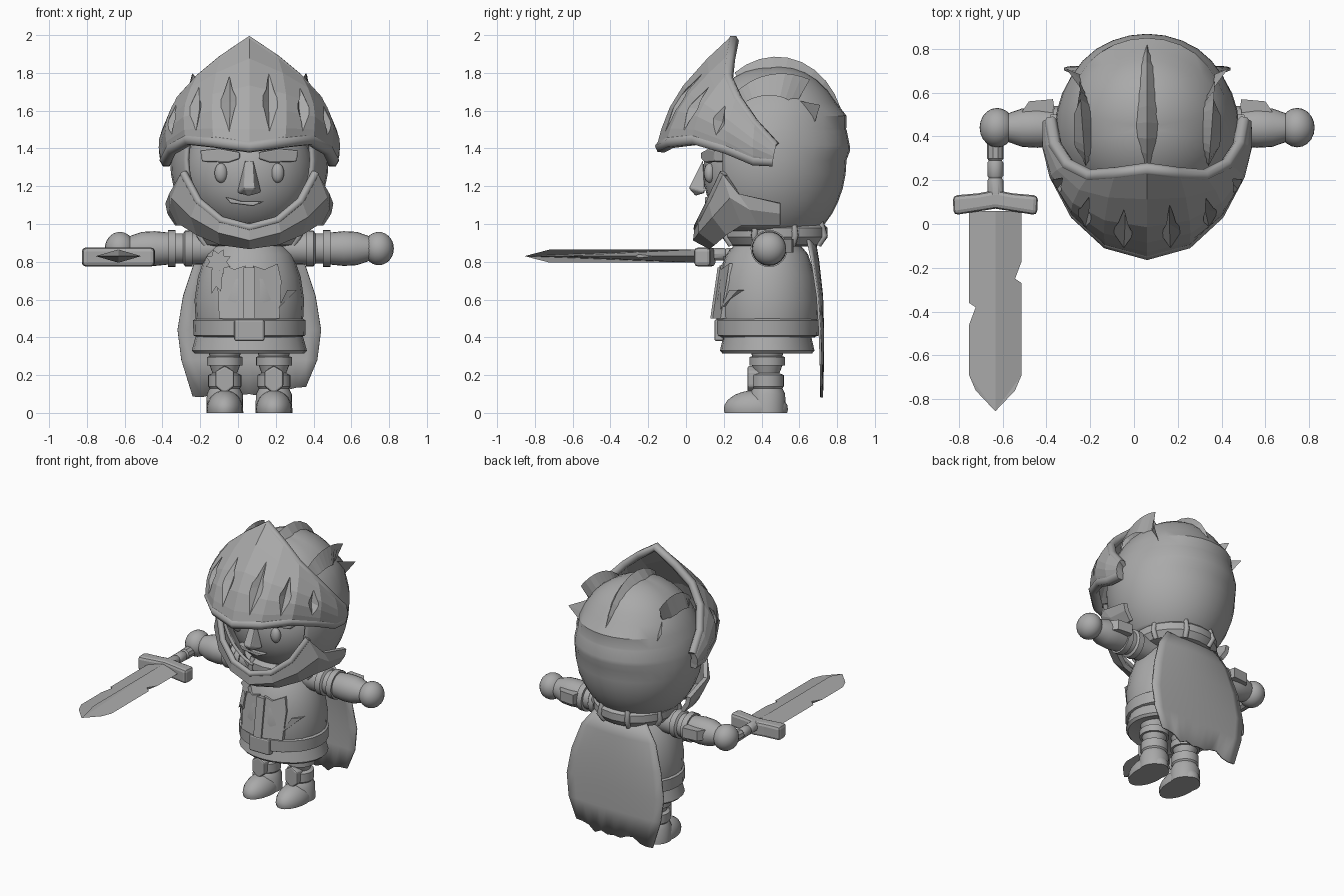
import bpy, bmesh, math, random
from mathutils import Vector
random.seed(4)
if "Cube" in bpy.data.objects:
    bpy.data.objects.remove(bpy.data.objects["Cube"])
CX, BODY_Y = .06, .43          # symmetry plane and body axis
DOME, DOME_R = Vector((CX, .44, 1.34)), Vector((.41, .4, .48))
SIDES = (("right", -1), ("left", 1))
grey = bpy.data.materials.new("plain grey")
grey.use_nodes = True
grey.diffuse_color = (.4, .4, .4, 1)
grey.node_tree.nodes["Principled BSDF"].inputs["Base Color"].default_value = grey.diffuse_color

def finish(name, bm, smooth=0, bevel=0, thick=0):
    bmesh.ops.recalc_face_normals(bm, faces=bm.faces)
    mesh = bpy.data.meshes.new(name)
    bm.to_mesh(mesh)
    mesh.materials.append(grey)
    ob = bpy.data.objects.new(name, mesh)
    bpy.context.collection.objects.link(ob)
    if smooth:
        mesh.shade_smooth()
        mesh.set_sharp_from_angle(angle=math.radians(smooth))
    if thick:
        mod = ob.modifiers.new("thickness", 'SOLIDIFY')
        mod.thickness, mod.offset = thick, 0
    if bevel:
        mod = ob.modifiers.new("bevel", 'BEVEL')
        mod.width, mod.segments = bevel, 2
    return ob
# Closed solid between two matching outlines
def solid(name, front, back, **style):
    bm = bmesh.new()
    a, b = [[bm.verts.new(p) for p in outline] for outline in (front, back)]
    bm.faces.new(a)
    bm.faces.new(b[::-1])
    for i in range(len(a)):
        bm.faces.new((a[i - 1], b[i - 1], b[i], a[i]))
    return finish(name, bm, **style)
def prism(name, outline, low, high, axis, **style):
    def place(p, d):
        return {"x": (d, *p), "y": (p[0], d, p[1]), "z": (*p, d)}[axis]
    return solid(name, [place(p, low) for p in outline], [place(p, high) for p in outline], **style)
def sheet(name, rows, **style):
    bm = bmesh.new()
    grid = [[bm.verts.new(p) for p in row] for row in rows]
    for a, b in zip(grid, grid[1:]):
        for i in range(len(a) - 1):
            bm.faces.new((a[i], a[i + 1], b[i + 1], b[i]))
    bmesh.ops.remove_doubles(bm, verts=bm.verts, dist=.0001)
    return finish(name, bm, **style)
# Turned part from (radius, distance) pairs along an axis
def lathe(name, profile, center=(CX, BODY_Y, 0), axis="z", side=1, squash=1, steps=24):
    rows, turns = [], [math.tau * i / steps for i in range(steps + 1)]
    for r, h in [(0, profile[0][1])] + profile + [(0, profile[-1][1])]:
        circle = [(r * math.cos(a), r * math.sin(a) * squash) for a in turns]
        spots = [{"z": (u, v, h), "x": (h * side, v, u), "y": (u, h, v)}[axis] for u, v in circle]
        rows.append([Vector(center) + Vector(p) for p in spots])
    sheet(name, rows, smooth=35)
def ball(center, radii, steps=20):
    bm = bmesh.new()
    bmesh.ops.create_uvsphere(bm, u_segments=steps, v_segments=steps // 2 + 4, radius=1)
    for v in bm.verts:
        v.co = Vector(center) + v.co * Vector(radii)
    return bm
def hull(name, points, **style):
    bm = bmesh.new()
    bmesh.ops.convex_hull(bm, input=[bm.verts.new(p) for p in points])
    return finish(name, bm, **style)
# Mirror a half row of (offset, y, z) points about the symmetry plane
def full(row):
    return [Vector((CX - x, y, z)) for x, y, z in row[:0:-1]] + [Vector((CX + x, y, z)) for x, y, z in row]
def tube(name, points, radius):
    curve = bpy.data.curves.new(name, 'CURVE')
    curve.dimensions, curve.bevel_depth, curve.bevel_resolution, curve.use_fill_caps = '3D', radius, 1, True
    line = curve.splines.new('POLY')
    line.points.add(len(points) - 1)
    for slot, p in zip(line.points, points):
        slot.co = (*p, 1)
    curve.materials.append(grey)
    bpy.context.collection.objects.link(bpy.data.objects.new(name, curve))

# Helmet dome with a face opening, a fuller crown and a raised lip at the back
bm = ball(DOME, DOME_R, 32)
for spot, normal in (((0, .2, 0), (0, 1, 0)), ((0, 0, 1.5), (0, 0, 1)), ((0, 0, 1.39), (0, 0, 1)), ((0, 0, .97), (0, 0, 1))):
    bmesh.ops.bisect_plane(bm, geom=bm.verts[:] + bm.edges[:] + bm.faces[:], plane_co=spot, plane_no=normal)
centers = [(f, f.calc_center_median()) for f in bm.faces]
gone = [f for f, c in centers if c.z < .97 or (c.y < .2 and c.z < 1.5)]
bmesh.ops.delete(bm, geom=gone, context='FACES')
for v in bm.verts:
    if 1.385 < v.co.z < 1.6 and v.co.y > .6:
        v.co.y += .022 * min(1, (v.co.y - .6) / .15)
    if v.co.z > 1.5:
        ray = (v.co - DOME) / DOME_R.z
        v.co += (v.co - DOME) * .16 * max(0, ray.y) * max(0, ray.z)
finish("helmet_dome", bm, smooth=25, thick=.02)
# Crest and side fins swept along the dome
def fin(name, offset, start, end, height, width, lean):
    shrink, rows = math.sqrt(1 - (offset / DOME_R.x) ** 2), []
    for t in [i / 10 for i in range(11)]:
        a = math.radians(start + (end - start) * t)
        ray = Vector((0, math.cos(a), math.sin(a)))
        base = DOME + ray * DOME_R * shrink - ray * .01 + Vector((offset, 0, 0))
        half = Vector((width * min(1, .3 + 3 * t, 3.2 * (1 - t) + .1), 0, 0))
        rows.append((base - half, base + ray * height(t) + Vector((lean * t, 0, 0)), base + half))
    sheet(name, rows)
fin("helmet_crest", 0, 115, 22, lambda t: .04 + .045 * math.sin(math.pi * t), .065, 0)
for side, s in SIDES:
    fin(side + "_helmet_fin", s * .28, 120, 60, lambda t: .07 + .08 * t, .055, s * .03)
    horn = [(.26, .56, 1.66), (.37, .71, 1.63), (.3, .68, 1.53), (.25, .62, 1.55)]
    hull(side + "_helmet_horn", [(CX + s * x, y, z) for x, y, z in horn])
# Visor shell between its lower and upper edges
low = [(0, -.13, 1.41), (.18, -.08, 1.435), (.32, .05, 1.45), (.41, .22, 1.4), (.44, .36, 1.34), (.44, .46, 1.335)]
high = [(0, .25, 1.97), (.14, .23, 1.87), (.26, .22, 1.77), (.36, .27, 1.66), (.42, .36, 1.53), (.44, .47, 1.41)]
def along(edge, u):
    i = min(int(u), len(edge) - 2)
    return Vector(edge[i]).lerp(Vector(edge[i + 1]), u - i)
def visor_point(u, t, lift=0):
    p = along(low, u).lerp(along(high, u), t)
    out = Vector((p.x, p.y - BODY_Y, 0)).normalized()
    return p + out * (lift + .075 * math.sin(math.pi * t) * (1 - u / 6))
visor = sheet("visor", [full([visor_point(u, t) for u in range(6)]) for t in (0, .15, .35, .55, .8, 1)], thick=.05)
bpy.context.view_layer.objects.active = visor
bpy.ops.object.modifier_apply(modifier="thickness")
tube("visor_lower_rim", full(low), .035)
tube("visor_upper_rim", full(high), .03)
# Diamond grooves cut into the visor
for u, bottom, top in ((.55, .13, .77), (1.6, .13, .8), (2.7, .2, .78)):
    for side, s in SIDES:
        spots = [visor_point(u, t, .025) for t in (bottom, top)] + [visor_point(u + d, .45, .03) for d in (-.23, .23)]
        spots += [visor_point(u, .45, lift) for lift in (.09, -.015)]
        cutter = hull("groove_cutter", [(CX + s * p.x, p.y, p.z) for p in spots])
        mod = visor.modifiers.new("groove", 'BOOLEAN')
        mod.operation, mod.object = 'DIFFERENCE', cutter
        bpy.ops.object.modifier_apply(modifier=mod.name)
        bpy.data.objects.remove(cutter)
# Chin guard
upper = [(0, .06, .98), (.15, .08, 1.02), (.27, .13, 1.12), (.35, .2, 1.27), (.41, .28, 1.16), (.43, .5, 1.11)]
middle = [(0, .05, .92), (.16, .08, .96), (.3, .15, 1.04), (.4, .24, 1.14), (.41, .34, 1.08), (.42, .5, 1.06)]
lower = [(0, .13, .88), (.15, .16, .9), (.27, .22, .95), (.35, .3, 1), (.37, .38, 1), (.38, .5, 1)]
sheet("chin_guard", [full(row) for row in (upper, middle, lower)], thick=.03)
tube("chin_guard_rim", full(upper[:4]), .022)
# Head and face
finish("head", ball((CX, .42, 1.27), (.345, .33, .34), 28), smooth=60)
nose = [(.022, .09, 1.34), (.065, .1, 1.165), (.03, .015, 1.19), (.01, .05, 1.15)]
hull("nose", [(CX + s * x, y, z) for x, y, z in nose for side, s in SIDES], bevel=.008)
for side, s in SIDES:
    finish(side + "_eye", ball((CX + s * .15, .125, 1.27), (.035, .03, .052), 14), smooth=60)
    brow = [(CX + s * x, z) for x, z in ((.05, 1.345), (.11, 1.325), (.25, 1.33), (.26, 1.39), (.16, 1.4), (.05, 1.38))]
    solid(side + "_eyebrow", [(x, .06 + abs(x - CX) * .35, z) for x, z in brow], [(x, .25, z) for x, z in brow], bevel=.008)
prism("mouth", [(-.07, 1.145), (.02, 1.12), (.14, 1.12), (.08, 1.095), (-.04, 1.11)], .1, .2, "y", bevel=.006)
# Torso, belt, skirt and collar
lathe("torso", [(.27, .4), (.285, .5), (.29, .6), (.272, .72), (.23, .84), (.14, .94)], squash=.94)
lathe("belt", [(.27, .4), (.296, .41), (.298, .49), (.275, .505)], squash=.92)
lathe("skirt", [(.2, .34), (.29, .315), (.305, .33), (.28, .42)], squash=.82)
lathe("collar", [(.2, .88), (.25, .89), (.28, .93), (.28, .98), (.24, 1.02)], (CX, .47, 0))
for a in [math.tau * (i + .5) / 8 for i in range(8)]:
    band = [(.25, .89), (.285, .94), (.26, 1.01)]
    tube("collar_tie", [(CX + r * math.cos(a), .47 + r * math.sin(a), z) for r, z in band], .018)
# Chest details that follow the torso front
def chest(name, outline, lift):
    front, back = [], []
    for x, z in outline:
        radius = .29 - max(0, z - .62) * .27
        y = BODY_Y - .94 * math.sqrt(radius ** 2 - min(abs(x), radius * .85) ** 2)
        front.append((CX + x, y - lift, z))
        back.append((CX + x, y + .04, z))
    solid(name, front, back)
for side, s in SIDES:
    flap = [(.02, .5), (.02, .78), (.08, .76), (.15, .79), (.17, .7), (.16, .5)]
    chest(side + "_tunic_flap", [(s * x, z) for x, z in flap], .02)
chest("tunic_placket", [(-.03, .5), (-.03, .77), (.03, .77), (.03, .5)], .03)
chest("tunic_tear", [(.15, .55), (.25, .65), (.2, .65)], .015)
chest("badge_ribbon", [(-.2, .63), (-.2, .76), (-.14, .76), (-.15, .64), (-.175, .67)], .03)
star = [(i * math.pi / 8, .07 if i % 2 else .045) for i in range(16)]
chest("star_badge", [(math.cos(a) * r - .165, math.sin(a) * r + .8) for a, r in star], .035)
prism("buckle", [(-.02, .38), (-.02, .495), (.14, .495), (.14, .38)], .15, .2, "y", bevel=.012)
# Ragged cape
rows, steps = [], [i / 6 - 1 for i in range(13)]
for z, half, y in ((.92, .2, .68), (.8, .29, .7), (.62, .35, .72), (.44, .38, .725), (.28, .36, .725), (.11, .3, .72)):
    rag = .03 if z < .2 else 0
    rows.append([(CX + half * t, y - .04 * t * t * z, z + random.uniform(-rag, rag)) for t in steps])
sheet("cape", rows, smooth=40, thick=.012)
# Arms and legs
arm = [(.08, .16), (.085, .3), (.095, .3), (.095, .34), (.08, .35), (.08, .39), (.098, .39), (.098, .43), (.085, .43), (.092, .5), (.088, .57), (.06, .65)]
leg = [(.1, .37), (.08, .3), (.095, .295), (.095, .25), (.08, .25), (.065, .21), (.088, .2), (.088, .14), (.08, .13), (.095, .1), (.098, 0)]
for side, s in SIDES:
    lathe(side + "_arm", arm, (CX, .44, .87), axis="x", side=s)
    finish(side + "_hand", ball((CX + s * .685, .44, .87), (.08, .09, .088)), smooth=60)
    prism(side + "_cuff_fin", [(CX + s * x, y) for x, y in ((.42, .5), (.58, .5), (.54, .56), (.43, .57))], .85, .92, "z")
    x = CX + s * .13
    lathe(side + "_leg", leg, (x, BODY_Y, 0))
    bm = ball((x, .37, .02), (.096, .17, .1))
    hull(side + "_boot", [(v.co.x, v.co.y, max(0, v.co.z)) for v in bm.verts], smooth=50)
    shin = [(x - .05, .22), (x, .25), (x + .05, .22), (x + .05, .14), (x, .1), (x - .05, .14)]
    prism(side + "_shin_guard", shin, .325, .4, "y", bevel=.01)
# Sword with a notched diamond blade
HILT_X, HILT_Z = -.633, .83
bm = bmesh.new()
for s, notch in ((-1, (-.36, -.38, -.46)), (1, (-.17, -.25, -.27))):
    for up in (-.035, .035):
        edge = [(.12, .06, 0), (.12, notch[0], 0), (.09, notch[1], up / 4), (.12, notch[2], 0), (.12, -.69, 0), (.09, -.76, 0)]
        ridge = [(0, -.855, 0), (0, -.72, up), (0, .06, up)]
        bm.faces.new([bm.verts.new((HILT_X + s * x, y, HILT_Z + z)) for x, y, z in edge + ridge])
bmesh.ops.remove_doubles(bm, verts=bm.verts, dist=.001)
bmesh.ops.holes_fill(bm, edges=bm.edges)
finish("sword_blade", bm)
guard = [(-.19, .04), (0, .07), (.19, .04), (.195, .13), (.08, .14), (0, .155), (-.08, .14), (-.195, .13)]
prism("sword_guard", [(HILT_X + x, y) for x, y in guard], .775, .875, "z", bevel=.02)
grip = [(.036, .13), (.036, .2), (.03, .21), (.036, .22), (.036, .28), (.03, .29), (.038, .3), (.038, .44)]
lathe("sword_grip", grip, (HILT_X, 0, HILT_Z + .01), axis="y", steps=10)
